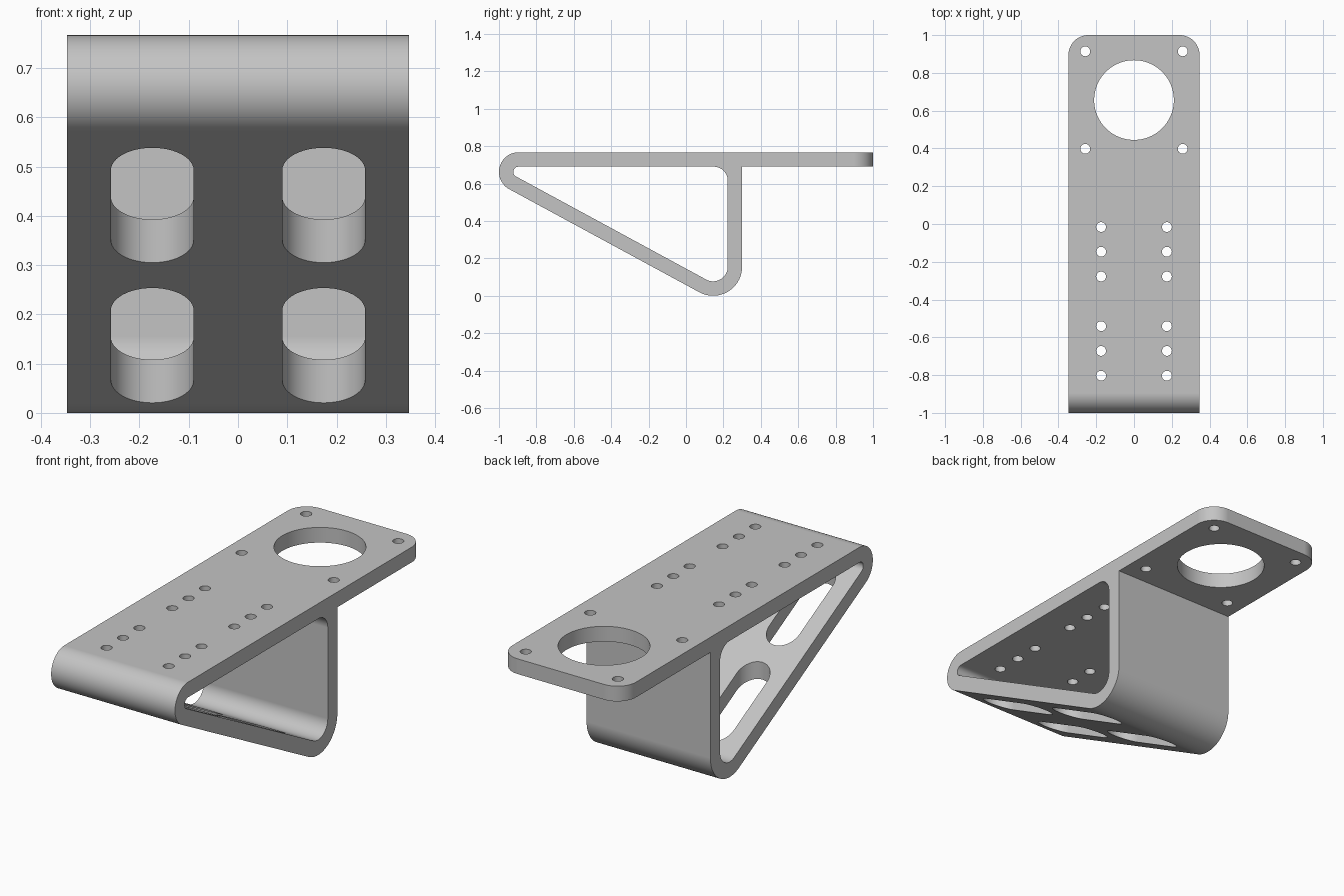
import bpy
import bmesh
from math import atan2, asin, hypot, cos, sin, pi
from mathutils import Matrix, Vector

if "Cube" in bpy.data.objects:
    bpy.data.objects.remove(bpy.data.objects["Cube"], do_unlink=True)

HALF_W, TOP, T = 0.347, 0.767, 0.077      # half width, height, wall thickness
LEG = 0.30                                # back face of the leg
R_NOSE, R_FOOT, R_CORNER = 0.105, 0.155, 0.075
NOSE = (-1 + R_NOSE, TOP - R_NOSE)
FOOT = (LEG - R_FOOT, R_FOOT)
dy, dz = FOOT[0] - NOSE[0], NOSE[1] - FOOT[1]
SLOPE = atan2(dz, dy) + asin((R_FOOT - R_NOSE) / hypot(dy, dz))
TANGENT = 1.5 * pi - SLOPE                # where the sloped wall meets the bends


def arc(centre, r, a0, a1, n=24):
    return [(centre[0] + r * cos(a0 + (a1 - a0) * i / n),
             centre[1] + r * sin(a0 + (a1 - a0) * i / n)) for i in range(n + 1)]


def add_prism(bm, points, direction):
    """Extrude a closed loop of 3D points into a solid."""
    face = bm.faces.new([bm.verts.new(p) for p in points])
    new = bmesh.ops.extrude_face_region(bm, geom=[face])["geom"]
    verts = [g for g in new if isinstance(g, bmesh.types.BMVert)]
    bmesh.ops.translate(bm, verts=verts, vec=direction)


def finish(name, bm):
    bmesh.ops.recalc_face_normals(bm, faces=bm.faces)
    mesh = bpy.data.meshes.new(name)
    bm.to_mesh(mesh)
    bm.free()
    obj = bpy.data.objects.new(name, mesh)
    bpy.context.collection.objects.link(obj)
    return obj


def side_prism(bm, profile, half):
    add_prism(bm, [(-half, y, z) for y, z in profile], Vector((2 * half, 0, 0)))


def upright_prism(bm, outline, z0, z1):
    add_prism(bm, [(x, y, z0) for x, y in outline], Vector((0, 0, z1 - z0)))


# Bracket body: outer side profile extruded across the width
bm = bmesh.new()
outer = (arc(NOSE, R_NOSE, pi / 2, TANGENT) + arc(FOOT, R_FOOT, TANGENT, 2 * pi)
         + [(LEG, TOP - T), (1, TOP - T), (1, TOP)])
side_prism(bm, outer, HALF_W)
corners = [e for e in bm.edges
           if all(v.co.y > 0.99 for v in e.verts)
           and abs(e.verts[0].co.z - e.verts[1].co.z) > T / 2]
bmesh.ops.bevel(bm, geom=corners, offset=0.105, segments=12, profile=0.5,
                affect='EDGES')
bracket = finish("bracket", bm)

# Triangular cavity cutter
bm = bmesh.new()
corner = (LEG - T - R_CORNER, TOP - T - R_CORNER)
inner = (arc(NOSE, R_NOSE - T, pi / 2, TANGENT)
         + arc(FOOT, R_FOOT - T, TANGENT, 2 * pi)
         + arc(corner, R_CORNER, 0, pi / 2))
side_prism(bm, inner, HALF_W + 0.1)
cavity = finish("cavity_cutter", bm)

# Upright access slots through the sloped wall, and screw holes above them
COLUMN, PITCH, SLOT_R, SCREW_R = 0.174, 0.131, 0.084, 0.026
slots, holes = bmesh.new(), bmesh.new()


def round_hole(x, y, r, n=32):
    upright_prism(holes, arc((x, y), r, 0, 2 * pi, n)[:-1], TOP - T - 0.04, TOP + 0.1)


for x in (-COLUMN, COLUMN):
    for y in (-0.672, -0.147):
        outline = (arc((x, y + PITCH), SLOT_R, 0, pi)
                   + arc((x, y - PITCH), SLOT_R, pi, 2 * pi))
        upright_prism(slots, outline, -0.1, TOP - T - 0.01)
        for step in (-1, 0, 1):
            round_hole(x, y + step * PITCH, SCREW_R)

# Large round opening with four mounting holes
OPENING_Y, MOUNT = 0.656, 0.258
round_hole(0, OPENING_Y, 0.211, 96)
for sx in (-1, 1):
    for sy in (-1, 1):
        round_hole(sx * MOUNT, OPENING_Y + sy * MOUNT, SCREW_R)

cutters = [cavity, finish("slot_cutter", slots), finish("hole_cutter", holes)]

# Cut everything out, then drop the cutters
bpy.ops.object.select_all(action='DESELECT')
bpy.context.view_layer.objects.active = bracket
bracket.select_set(True)
for cutter in cutters:
    cutter.hide_render = True
    mod = bracket.modifiers.new("cut", 'BOOLEAN')
    mod.operation, mod.solver, mod.object = 'DIFFERENCE', 'EXACT', cutter
    bpy.ops.object.modifier_apply(modifier=mod.name)
for cutter in cutters:
    bpy.data.objects.remove(cutter, do_unlink=True)

# Plain grey material
grey = bpy.data.materials.new("plain_grey")
grey.use_nodes = True
colour = (0.55, 0.55, 0.55, 1)
grey.diffuse_color = colour
grey.node_tree.nodes["Principled BSDF"].inputs["Base Color"].default_value = colour
bracket.data.materials.clear()
bracket.data.materials.append(grey)

# Smooth bends, crisp edges
bpy.ops.object.shade_smooth_by_angle(angle=pi / 6)
weighted = bracket.modifiers.new("clean_normals", 'WEIGHTED_NORMAL')
weighted.keep_sharp = True
